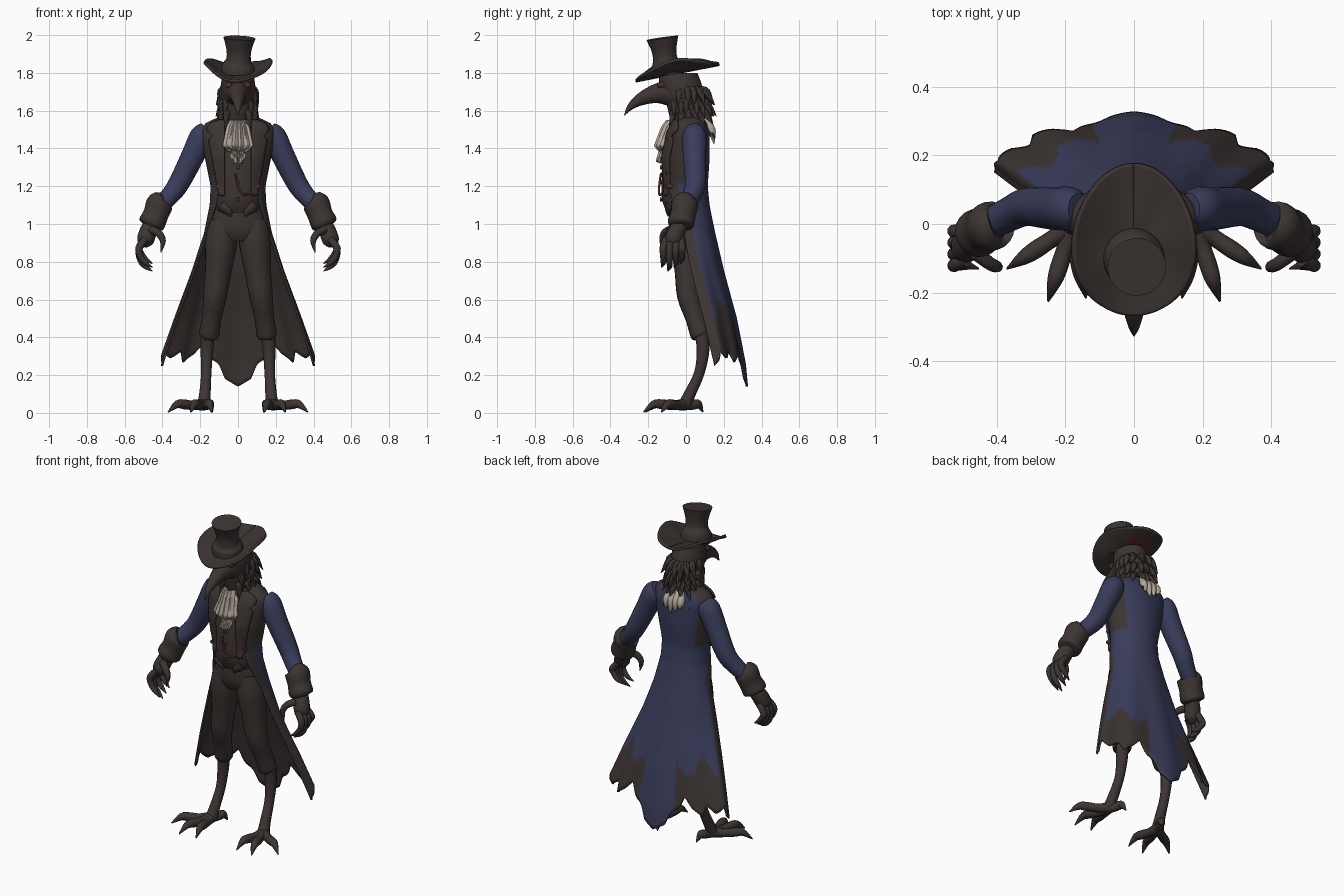
import bpy, bmesh, math, random
from mathutils import Vector

random.seed(4)
if "Cube" in bpy.data.objects:
    bpy.data.objects.remove(bpy.data.objects["Cube"])


def material(name, rgb):
    m = bpy.data.materials.new(name)
    m.use_nodes = True
    m.diffuse_color = (*rgb, 1)
    node = m.node_tree.nodes["Principled BSDF"]
    node.inputs["Base Color"].default_value = (*rgb, 1)
    node.inputs["Roughness"].default_value = 0.9
    return m


BROWN = material("dark brown", (0.045, 0.035, 0.032))
NAVY = material("faded navy", (0.042, 0.046, 0.105))
RED = material("dried red", (0.1, 0.025, 0.024))
CREAM = material("cream cloth", (0.44, 0.38, 0.31))


def finish(name, bm, mats, angle=50):
    me = bpy.data.meshes.new(name)
    bm.to_mesh(me)
    bm.free()
    ob = bpy.data.objects.new(name, me)
    bpy.context.collection.objects.link(ob)
    for m in mats:
        me.materials.append(m)
    bpy.ops.object.select_all(action='DESELECT')
    ob.select_set(True)
    bpy.context.view_layer.objects.active = ob
    bpy.ops.object.shade_smooth_by_angle(angle=math.radians(angle))
    return ob


def spline(pts, sub=4):
    """Smooth curve through points of any dimension."""
    p = [pts[0]] + list(pts) + [pts[-1]]
    out = []
    for a, b, c, d in zip(p, p[1:], p[2:], p[3:]):
        for k in range(sub):
            t = k / sub
            out.append([0.5 * (2 * y + (z - x) * t + (2*x - 5*y + 4*z - w) * t*t
                               + (3*y - x - 3*z + w) * t**3)
                        for x, y, z, w in zip(a, b, c, d)])
    return out + [list(pts[-1])]


def add_rings(bm, rings):
    loops = [[bm.verts.new(v) for v in r] for r in rings]
    n = len(loops[0])
    for a, b in zip(loops, loops[1:]):
        for i in range(n):
            bm.faces.new((a[i], a[(i + 1) % n], b[(i + 1) % n], b[i]))
    bm.faces.new(loops[0][::-1])
    bm.faces.new(loops[-1])


def add_tube(bm, pts, side=1, n=14, sub=4):
    """Round tube through (x, y, z, radius) points."""
    path = spline(pts, sub)
    pos = [Vector((side * p[0], p[1], p[2])) for p in path]
    u = Vector((0.31, 0.87, 0.4))
    rings = []
    for i, c in enumerate(pos):
        t = (pos[min(i + 1, len(pos) - 1)] - pos[max(i - 1, 0)]).normalized()
        u = (u - t * u.dot(t)).normalized()
        v = t.cross(u)
        r = max(path[i][3], 0.002)
        rings.append([c + r * (math.cos(k * math.tau / n) * u + math.sin(k * math.tau / n) * v)
                      for k in range(n)])
    add_rings(bm, rings)


def tubes(name, paths, mat, side=1, n=14):
    bm = bmesh.new()
    for p in paths:
        add_tube(bm, p, side, n)
    bmesh.ops.recalc_face_normals(bm, faces=bm.faces)
    return finish(name, bm, [mat])


def ovals(name, levels, mat, n=32):
    """Upright body from (z, half width, front y, back y) levels."""
    bm = bmesh.new()
    rings = []
    for z, w, f, b in spline(levels):
        rings.append([(w * math.cos(k * math.tau / n),
                       (f + b) / 2 + (b - f) / 2 * math.sin(k * math.tau / n), z)
                      for k in range(n)])
    add_rings(bm, rings)
    bmesh.ops.recalc_face_normals(bm, faces=bm.faces)
    return finish(name, bm, [mat])


def sheet(name, fn, rows, cols, mats, thick, rule=None, offset=-1):
    """Grid of fn(row 0..1, column 0..1), thickened; rule picks face slots."""
    bm = bmesh.new()
    g = [[bm.verts.new(fn(i / rows, j / cols)) for j in range(cols + 1)] for i in range(rows + 1)]
    for i in range(rows):
        for j in range(cols):
            f = bm.faces.new((g[i][j], g[i][j+1], g[i+1][j+1], g[i+1][j]))
            if rule:
                f.material_index = rule((i + .5) / rows, (j + .5) / cols, f.calc_center_median())
    ob = finish(name, bm, mats)
    mod = ob.modifiers.new("thickness", 'SOLIDIFY')
    mod.thickness = thick
    mod.offset = offset
    mod.material_offset = len(mats) // 2
    mod.material_offset_rim = len(mats) // 2
    return ob


def lookup(table, x):
    """Linear reading of a table sorted by its first entry."""
    x = min(max(x, table[0][0]), table[-1][0])
    for a, b in zip(table, table[1:]):
        if x <= b[0]:
            t = (x - a[0]) / (b[0] - a[0])
            return [p + (q - p) * t for p, q in zip(a[1:], b[1:])]


# Body: waistcoat, hips, neck and head
ovals("waistcoat", [(1.06, .12, -.10, .08), (1.12, .13, -.125, .09), (1.2, .133, -.13, .1),
                    (1.32, .155, -.125, .11), (1.45, .18, -.1, .11), (1.53, .16, -.06, .1),
                    (1.57, .06, -.04, .08)], BROWN)
ovals("hips", [(.91, .09, -.06, .07), (.97, .155, -.085, .1), (1.1, .13, -.09, .1)], BROWN)
ovals("head", [(1.5, .065, -.07, .09), (1.58, .08, -.09, .09), (1.66, .09, -.11, .085),
               (1.73, .092, -.14, .085), (1.8, .08, -.14, .06)], BROWN)
tubes("beak", [[(0, -.08, 1.695, .075), (0, -.16, 1.69, .052), (0, -.24, 1.66, .034),
                (0, -.295, 1.62, .018), (0, -.326, 1.575, .002)]], BROWN)

# Tail coat: (z, half width, centre y, back y, wrap angle)
COAT = [(.14, .45, .16, .32, 1.57), (.26, .425, .15, .31, 1.57), (.5, .34, .1, .265, 1.62),
        (.75, .245, .05, .2, 1.72), (.95, .18, .03, .155, 1.9), (1.1, .15, 0, .125, 2.2),
        (1.2, .145, 0, .115, 2.4), (1.35, .175, 0, .125, 2.45), (1.48, .198, .015, .125, 2.45),
        (1.53, .18, .02, .11, 2.4), (1.58, .075, .02, .09, 2.3)]
HEM = [(0, .14), (.1, .18), (.16, .26), (.24, .29), (.3, .37), (.38, .31), (.5, .27),
       (.58, .33), (.68, .29), (.8, .33), (.9, .28), (1, .25)]


def coat_point(r, c):
    u = 2 * c - 1
    hem = lookup(HEM, abs(u))[0]
    z = 1.58 + (hem - 1.58) * r
    w, cy, back, wrap = lookup(COAT, z)
    a = u * wrap
    fold = 1 + 0.06 * max(0, 1 - z) * math.cos(16 * u)
    return (w * fold * math.sin(a), cy + (back - cy) * fold * math.cos(a), z)


def coat_colour(r, c, p):
    u = abs(2 * c - 1)
    side_limit = .36 if p.z > 1.22 else .8
    main = u < side_limit and p.z > .54 + .05 * math.sin(14 * u)
    return int(main or u < .2)


sheet("tail_coat", coat_point, 56, 80, [BROWN, NAVY, BROWN, BROWN], .012, coat_colour)


def brim_point(r, c):
    a = c * math.tau
    x = r * .178 * math.sin(a) * (1 - .12 * math.cos(a))
    y = -.045 + r * .222 * math.cos(a)
    return (x, y, 1.8 + .2 * (y + .05) + 2.1 * x * x + .004 * r * math.sin(5 * a))


def brim_colour(r, c, p):
    stain = (p.x / .085) ** 2 + ((p.y - .04) / .055) ** 2 < 1
    spot = (p.x + .155) ** 2 + (p.y + .08) ** 2 < .0006
    return int(stain or spot)


# Hat
sheet("hat_brim", lambda r, c: brim_point(max(r, .02), -c), 24, 72,
      [BROWN, RED, BROWN, BROWN], .014, brim_colour, 0)
tubes("hat_crown", [[(0, -.1, 1.79, .09), (0, -.103, 1.835, .086), (.003, -.11, 1.87, .066),
                     (.005, -.116, 1.92, .066), (.008, -.125, 1.985, .085)]], BROWN, n=32)


# Neck cloth and its small lower tie
def cravat(r, c):
    w = lookup([(0, .035), (.12, .05), (.6, .075), (.7, .06), (.74, .02), (.86, .034), (1, .008)], r)[0]
    y = lookup([(0, -.1), (.15, -.125), (.62, -.165), (.75, -.14), (1, -.155)], r)[0]
    x = 2 * c - 1
    return (w * x, y + .03 * x * x + .007 * math.cos(15 * x), 1.55 - .22 * r)


sheet("cravat", lambda r, c: cravat(r, 1 - c), 28, 28, [CREAM], .02)

# Ruff of neck feathers, with pale ones hanging at the back
ruff = []
for row, z in enumerate((1.72, 1.66, 1.6, 1.55)):
    for k in range(13):
        a = math.radians(-138 + 23 * k) + random.uniform(-.1, .1)
        out = .105 + .04 * max(0, math.cos(a)) + random.uniform(-.01, .01)
        sx, cy = math.sin(a), math.cos(a)
        ruff.append([(.07 * sx, .07 * cy, z, .012), (.09 * sx, .01 + .1 * cy, z - .02, .021),
                     (out * sx, .01 + out * cy, z - .09, .002)])
tubes("neck_feathers", ruff, BROWN, n=7)
tubes("pale_back_feathers", [[(x, .1, 1.56, .012), (x * 1.3, .135, 1.5, .022),
                              (x * 1.2, .148, 1.42 + abs(x), .003)]
                             for x in (-.045, -.02, .005, .03)], CREAM, n=8)

# Fittings of the waistcoat
tubes("watch_chain", [[(-.015, -.133, 1.27, .005), (0, -.142, 1.2, .006), (.03, -.14, 1.155, .006),
                       (.07, -.118, 1.17, .006)]], RED, n=8)
tubes("waistcoat_buttons", [[(0, -.11, z, .012), (0, -.137, z, .01)] for z in (1.13, 1.22, 1.3)], BROWN, n=10)

for s, word in ((1, "left"), (-1, "right")):
    # Coat details
    def lapel(r, c):
        z = 1.55 - .4 * r
        w, cy, back, _ = lookup(COAT, z)
        outer = lookup([(0, .1), (.05, .15), (.15, .17), (.2, .13), (.26, .155), (1, .1)], r)[0]
        x = .07 + (outer - .07) * c
        lift = math.sqrt(max(.05, 1 - (x / w) ** 2))
        return (s * x, cy - (back - cy) * lift - .012, z)
    sheet(word + "_lapel", lapel, 24, 6, [BROWN], .012, None, 0)
    tubes(word + "_coat_buttons", [[(s * .105, -.07, z, .013), (s * .108, -.107, z, .011)]
                                   for z in (1.2, 1.27)], RED, n=10)
    tubes(word + "_waistcoat_point", [[(.075, -.07, 1.1, .04), (.05, -.085, 1.07, .027),
                                       (.038, -.093, 1.04, .004)]], BROWN, s)
    tubes(word + "_eye", [[(.045, -.12, 1.737, .016), (.052, -.143, 1.735, .015),
                           (.054, -.15, 1.735, .007)]], RED, s)

    # Arm, cuff and clawed hand
    tubes(word + "_sleeve", [[(.16, .045, 1.5, .045), (.19, .045, 1.465, .064), (.235, .045, 1.37, .062),
                              (.31, .05, 1.22, .056), (.36, .03, 1.15, .05), (.42, 0, 1.09, .046)]], NAVY, s, 20)
    tubes(word + "_cuff", [[(.403, 0, 1.12, .045), (.413, -.004, 1.11, .071), (.435, -.015, 1.05, .067),
                            (.458, -.028, 1.0, .07), (.465, -.03, .985, .045)]], BROWN, s, 20)
    hand = [[(.45, -.025, 1.01, .04), (.475, -.05, .96, .047), (.492, -.07, .91, .045), (.5, -.075, .88, .02)],
            [(.46, -.085, .97, .022), (.42, -.115, .95, .02), (.398, -.125, .91, .016), (.408, -.125, .85, .002)]]
    for k in range(4):
        y = -.12 + .033 * k
        drop = .02 * abs(k - 1)
        hand.append([(.488, y * .8 - .01, .92, .02), (.523, y, .875, .02), (.517, y, .81 + drop, .017),
                     (.49, y, .775 + drop, .014), (.452, y - .01, .75 + drop, .002)])
    tubes(word + "_hand", hand, BROWN, s, 10)

    # Trouser leg, bird shank and toes
    tubes(word + "_trouser", [[(.08, .005, 1.02, .075), (.09, .005, .9, .084), (.105, .01, .75, .07),
                               (.122, .015, .62, .062), (.14, .05, .5, .052), (.153, .078, .41, .053),
                               (.155, .08, .405, .03)]], BROWN, s, 20)
    foot = [[(.157, .082, .45, .04), (.165, .09, .33, .034), (.168, .07, .21, .028),
             (.175, .02, .1, .031), (.18, -.005, .045, .036)]]
    for tx, ty in ((.37, -.13), (.25, -.225), (.14, -.215), (.135, .09)):
        dx, dy = tx - .18, ty + .005
        foot.append([(.18 + dx * t, -.005 + dy * t, z, r) for t, z, r in
                     ((0, .045, .032), (.3, .04, .025), (.55, .045, .026), (.75, .045, .021), (1, .004, .003))])
    tubes(word + "_bird_leg", foot, BROWN, s, 12)
